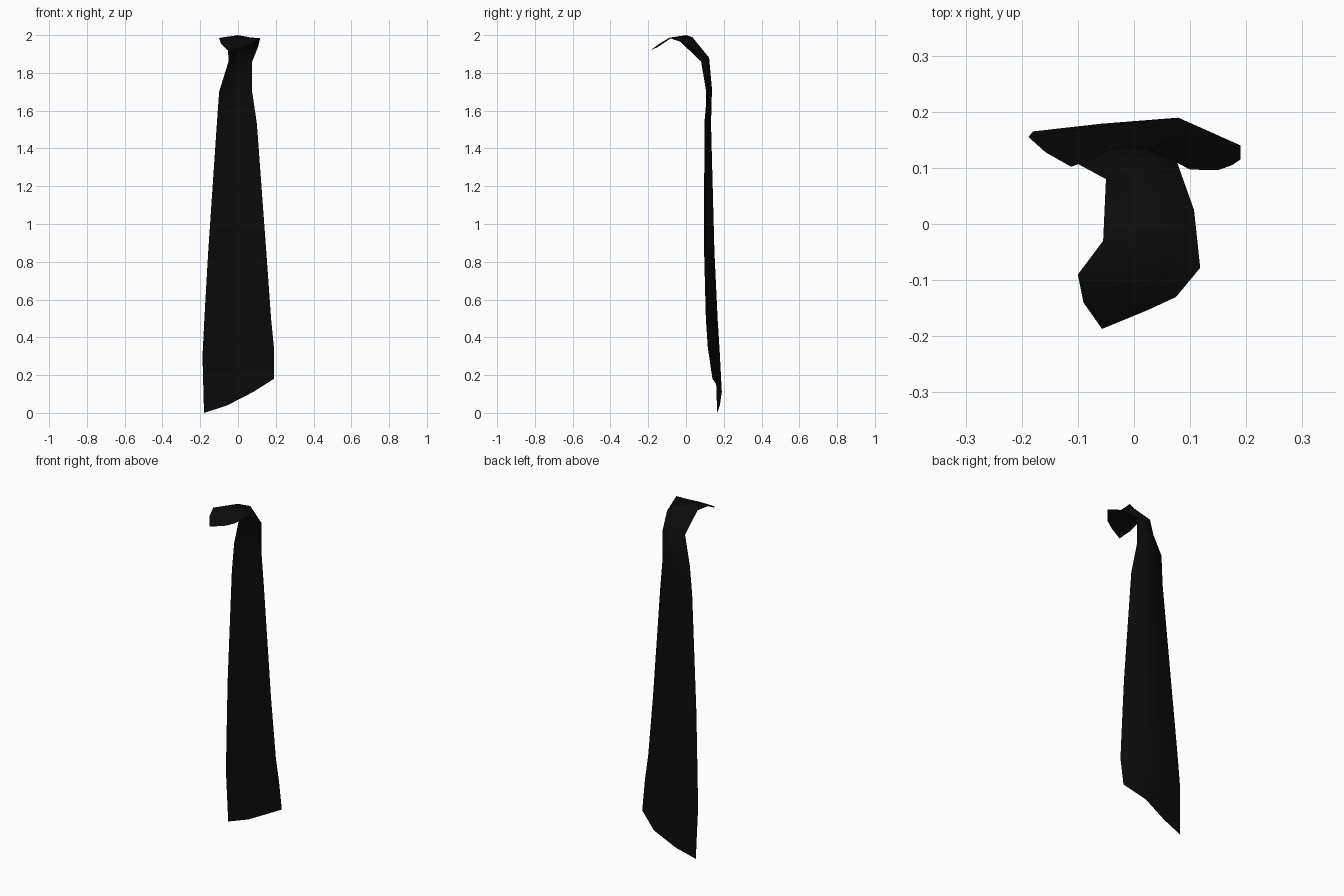
import bpy
import bmesh
from mathutils import Vector

black = bpy.data.materials.new("black cloth")
black.diffuse_color = (0.0033, 0.0033, 0.0033, 1)

# Stations along the hanging strip: left edge, right edge,
# then the (y, z) bulge of the two inner columns
stations = [
    ((-.09, -.14, 1.955), (.075, -.13, 1.955), (-.049, -.035), (-.02, -.02)),
    ((-.10, -.09, 1.985), (.118, -.078, 1.985), (0, .002), (.005, .002)),
    ((-.055, -.03, 1.965), (.107, .025, 1.94), (.012, .043), (.025, .042)),
    ((-.05, .08, 1.86), (.075, .115, 1.86), (.03, .02), (.018, .02)),
    ((-.10, .107, 1.70), (.075, .112, 1.70), (.025, .01), (.027, .015)),
    ((-.112, .102, 1.53), (.10, .097, 1.53), (.028, 0), (.034, 0)),
    ((-.158, .128, .85), (.15, .096, .85), (.025, 0), (.045, 0)),
    ((-.178, .146, .50), (.175, .105, .50), (.032, 0), (.05, 0)),
    ((-.188, .155, .30), (.19, .115, .35), (.032, -.02), (.052, -.02)),
    ((-.18, .165, 0), (.19, .14, .18), (.022, -.02), (.042, -.016)),
]

# Curved cloth strip, folded forward at the top
bm = bmesh.new()
rows = []
for i, (a, b, p, q) in enumerate(stations):
    a, b = Vector(a), Vector(b)
    f = .2 if i == 0 else .33
    points = [a, a.lerp(b, f) + Vector((0, *p)), a.lerp(b, .7) + Vector((0, *q)), b]
    rows.append([bm.verts.new(v) for v in points])
for r, s in zip(rows, rows[1:]):
    for j in range(3):
        bm.faces.new((r[j], r[j + 1], s[j + 1], s[j])).smooth = True
mesh = bpy.data.meshes.new("hanging_strip")
bm.to_mesh(mesh)
bm.free()
mesh.materials.append(black)
bpy.context.collection.objects.link(bpy.data.objects.new("hanging_strip", mesh))
